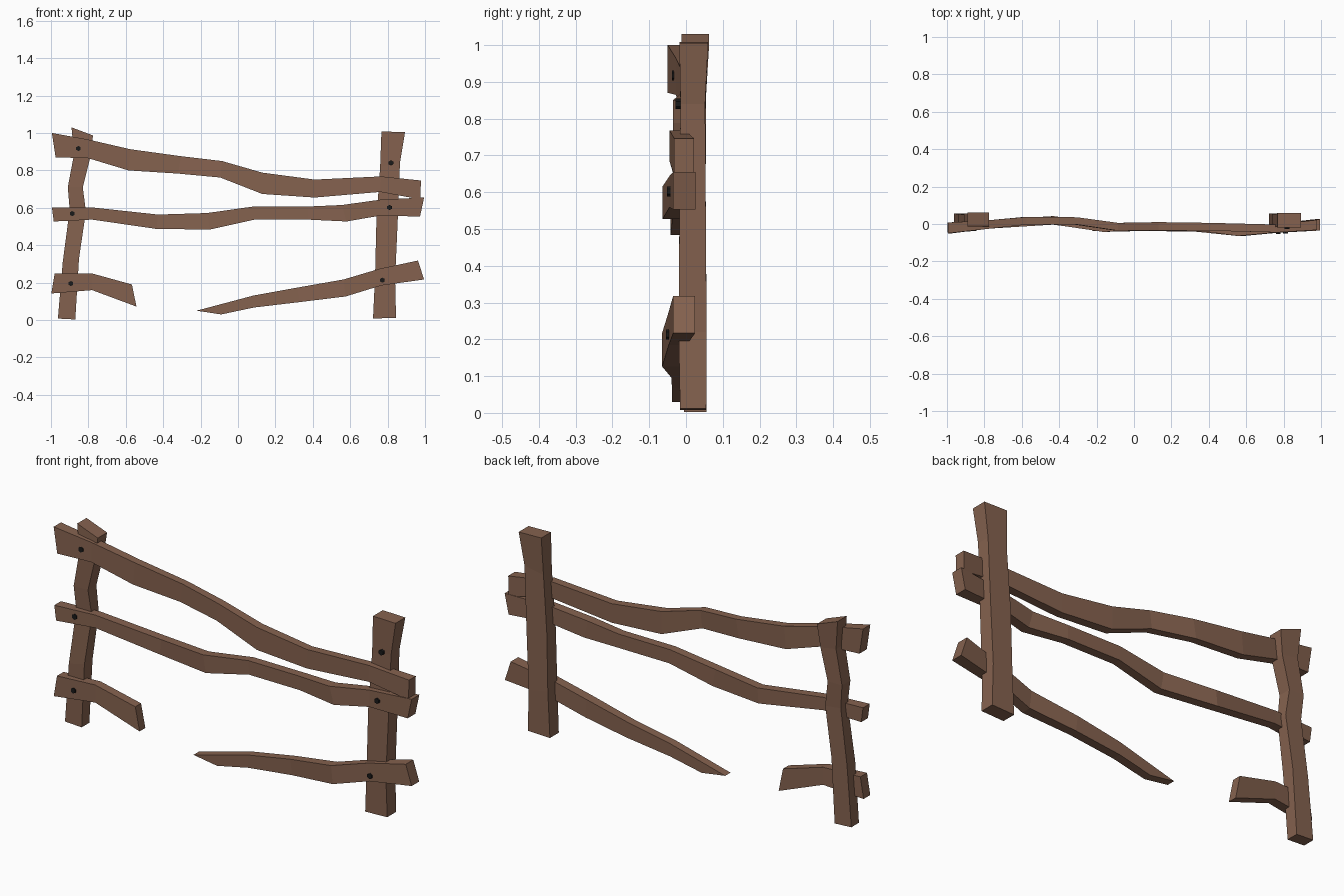
import bpy, bmesh
from mathutils import Matrix


def material(name, color):
    m = bpy.data.materials.new(name)
    m.diffuse_color = color
    return m


WOOD = material("weathered_wood", (0.235, 0.122, 0.078, 1))
IRON = material("dark_iron", (0.01, 0.01, 0.01, 1))


def add_object(name, bm, mat):
    bmesh.ops.recalc_face_normals(bm, faces=bm.faces)
    mesh = bpy.data.meshes.new(name)
    bm.to_mesh(mesh)
    bm.free()
    mesh.materials.append(mat)
    obj = bpy.data.objects.new(name, mesh)
    bpy.context.collection.objects.link(obj)
    return obj


def beam(name, sections):
    """Loft of four-sided sections: edge A (x, z), edge B (x, z), front y, back y."""
    bm = bmesh.new()
    rings = []
    for xa, za, xb, zb, yf, yb in sections:
        rings.append([bm.verts.new(p) for p in
                      ((xa, yf, za), (xb, yf, zb), (xb, yb, zb), (xa, yb, za))])
    for r, s in zip(rings, rings[1:]):
        for i in range(4):
            j = (i + 1) % 4
            bm.faces.new((r[i], r[j], s[j], s[i]))
    bm.faces.new(rings[0])
    bm.faces.new(rings[-1])
    return add_object(name, bm, WOOD)


# Posts: crooked uprights, listed bottom to top (left edge, right edge)
beam("left_post", [
    (-.963, .008, -.87, .003, -.005, .056),
    (-.937, .31, -.85, .33, -.012, .053),
    (-.90, .59, -.813, .58, -.005, .05),
    (-.91, .71, -.83, .71, -.012, .055),
    (-.877, .885, -.79, .87, -.015, .055),
    (-.89, 1.03, -.775, .987, -.012, .062)])
beam("right_post", [
    (.722, .008, .845, .012, -.016, .055),
    (.733, .24, .84, .22, -.02, .056),
    (.740, .53, .853, .51, -.018, .054),
    (.760, .82, .866, .84, -.015, .052),
    (.767, 1.008, .893, 1.005, -.018, .06)])

# Rails: wavy boards, listed left to right (top edge, bottom edge)
beam("top_rail", [
    (-.995, 1.0, -.975, .87, -.05, .008),
    (-.80, .965, -.80, .865, -.028, .018),
    (-.575, .913, -.585, .80, -.003, .038),
    (-.305, .876, -.32, .783, -.003, .036),
    (-.085, .85, -.095, .762, -.036, .006),
    (.13, .788, .13, .674, -.036, .01),
    (.41, .751, .41, .655, -.036, .006),
    (.765, .768, .76, .685, -.045, -.003),
    (.978, .746, .975, .645, -.032, .022)])
beam("middle_rail", [
    (-.995, .602, -.985, .527, -.045, .008),
    (-.78, .602, -.78, .537, -.025, .02),
    (-.428, .564, -.435, .487, -.003, .042),
    (-.166, .572, -.15, .484, -.042, .003),
    (.083, .607, .088, .537, -.036, .008),
    (.374, .607, .374, .537, -.04, .004),
    (.556, .615, .58, .527, -.064, -.015),
    (.765, .644, .765, .559, -.045, .002),
    (.995, .655, .973, .553, -.035, .026)])
beam("broken_rail_left", [
    (-.98, .249, -.998, .142, -.045, .008),
    (-.78, .249, -.78, .16, -.025, .02),
    (-.567, .19, -.543, .072, -.01, .036)])
beam("broken_rail_right", [
    (-.222, .05, -.09, .03, -.038, .004),
    (.083, .131, .085, .067, -.038, .006),
    (.32, .174, .33, .096, -.04, .004),
    (.565, .217, .575, .126, -.065, -.015),
    (.76, .275, .767, .185, -.047, .002),
    (.962, .318, .995, .217, -.035, .025)])

# Nails: small six-sided heads on the front, given as (x, z, y)
for i, (x, z, y) in enumerate([(-.853, .917, -.031), (-.887, .569, -.034),
                               (-.893, .195, -.034), (.818, .84, -.021),
                               (.81, .602, -.044), (.772, .213, -.047)]):
    bm = bmesh.new()
    bmesh.ops.create_cone(bm, cap_ends=True, segments=6, radius1=.014,
                          radius2=.014, depth=.014,
                          matrix=Matrix.Translation((x, y, z)) @ Matrix.Rotation(1.5708, 4, 'X'))
    add_object(f"nail_{i + 1}", bm, IRON)
